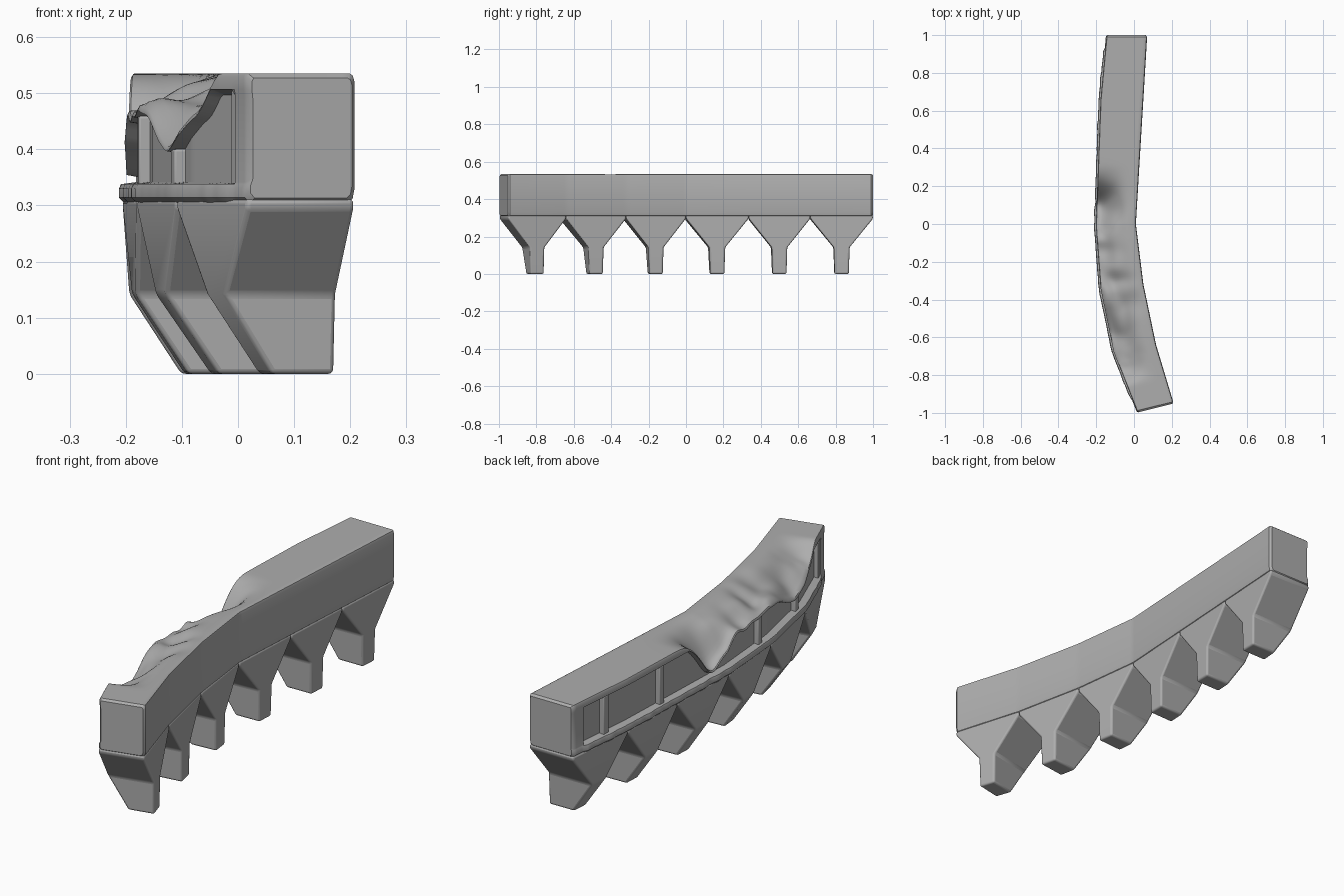
import bpy, bmesh, math
from mathutils import Vector, noise

if "Cube" in bpy.data.objects:
    bpy.data.objects.remove(bpy.data.objects["Cube"], do_unlink=True)

stone = bpy.data.materials.new("grey stone")
stone.use_nodes = True
GREY = (0.42, 0.42, 0.42, 1)
stone.diffuse_color = GREY
stone.node_tree.nodes["Principled BSDF"].inputs["Base Color"].default_value = GREY

# Plan of the wall: concave and convex edges at the joints between brackets
INNER = [(.07, 1), (.05, .665), (.03, .335), (.01, 0), (.05, -.32), (.117, -.64), (.21, -.95)]
OUTER = [(-.155, 1), (-.188, .66), (-.2, .33), (-.212, -.01), (-.188, -.34), (-.118, -.68), (.01, -1)]
COUNT = len(INNER) - 1
TOP, BASE = .535, .305


def place(t, w, z):
    """Point at fraction t along the wall, w across it (0 concave, 1 convex)."""
    f = min(max(t, 0), 1) * COUNT
    i = min(int(f), COUNT - 1)
    a = Vector(INNER[i]).lerp(Vector(INNER[i + 1]), f - i)
    b = Vector(OUTER[i]).lerp(Vector(OUTER[i + 1]), f - i)
    p = a.lerp(b, w)
    return Vector((p.x, p.y, z))


def ramp(x, a, b):
    x = min(max((x - a) / (b - a), 0), 1)
    return x * x * (3 - 2 * x)


def bump(t, w, tc, wc, rt, rw):
    return math.exp(-((t - tc) / rt) ** 2 - ((w - wc) / rw) ** 2)


def top_height(t, w):
    """Broken top: a slope towards the convex side plus scooped hollows."""
    worn = ramp(t, .34, .47) * (1 - ramp(t, .87, .93))
    rough = noise.noise(Vector((t * 22, w * 3, 0)))
    drop = worn * ramp(w, .15, 1.05) * (.07 + .03 * rough)
    drop += .11 * bump(t, w, .45, .9, .05, .4)
    drop += .06 * bump(t, w, .79, 1, .06, .4)
    drop += .02 * bump(t, w, .65, .5, .02, .25) + .02 * bump(t, w, .71, .4, .03, .25)
    return max(TOP - drop, .36)


def finish(name, bm, bevel=0):
    bmesh.ops.recalc_face_normals(bm, faces=bm.faces)
    mesh = bpy.data.meshes.new(name)
    bm.to_mesh(mesh)
    bm.free()
    ob = bpy.data.objects.new(name, mesh)
    bpy.context.collection.objects.link(ob)
    mesh.materials.append(stone)
    if bevel:
        mod = ob.modifiers.new("worn edges", "BEVEL")
        mod.width, mod.segments = bevel, 3
    bpy.ops.object.select_all(action="DESELECT")
    ob.select_set(True)
    bpy.context.view_layer.objects.active = ob
    bpy.ops.object.shade_smooth_by_angle(angle=math.radians(35))
    return ob


def loft(name, rings, bevel=0):
    bm = bmesh.new()
    loops = [[bm.verts.new(p) for p in ring] for ring in rings]
    for a, b in zip(loops, loops[1:]):
        for i in range(len(a)):
            j = (i + 1) % len(a)
            bm.faces.new((a[i], a[j], b[j], b[i]))
    bm.faces.new(loops[0])
    bm.faces.new(loops[-1])
    return finish(name, bm, bevel)


# Wall: plain concave face, broken top, recessed panel and ledge on the convex face
def wall_section(t, shrink=1):
    panel = .04 < t < .965
    chip = .02 * noise.noise(Vector((t * 40, 5, 0)))
    recess, ledge = (.85, 1 + chip) if panel else (.95, .97)
    pts = [(.05, BASE), (.015, .312), (0, .328), (0, .522), (.015, .532)]
    pts += [(w, top_height(t, w)) for w in [.04 + .9 * i / 16 for i in range(17)]]
    lip = top_height(t, .95)
    pts += [(.955, lip - .006), (.955, max(min(.507, lip - .008), .35))]
    pts += [(recess, max(min(.497, lip - .012), .345)), (recess, .342)]
    pts += [(ledge - .015, .338), (ledge, .33), (ledge, .314), (ledge - .04, BASE)]
    mid = (TOP + BASE) / 2
    return [place(t, .5 + (w - .5) * shrink, mid + (z - mid) * shrink) for w, z in pts]


STEPS = 140
stations = [.005 + .99 * i / STEPS for i in range(STEPS + 1)]
loft("wall", [wall_section(0, .93)] + [wall_section(t) for t in stations] + [wall_section(1, .93)])

# Upright ribs dividing the recessed panel
for t in (.105, .285, .46, .63, .8, .96):
    head = min(.505, top_height(t, .93) - .01)
    if head > .4:
        rings = [[place(t + dt, w, z) for dt, w in
                  ((-.008, .78), (.008, .78), (.008, .935), (-.008, .935))] for z in (.32, head)]
        loft("panel_rib", rings, .004)

# Brackets: flared head, narrow foot, undercut on the convex side
for k in range(COUNT):
    mid = (k + .5) / COUNT
    rings = []
    for half, near, far, z in ((.083, .01, .97, .312), (.083, .01, .97, .295),
                               (.021, 0, .94, .142), (.019, .01, .53, 0)):
        rings.append([place(mid + dt, w, z) for dt, w in
                      ((-half, near), (half, near), (half, far), (-half, far))])
    loft("bracket", rings, .012)
